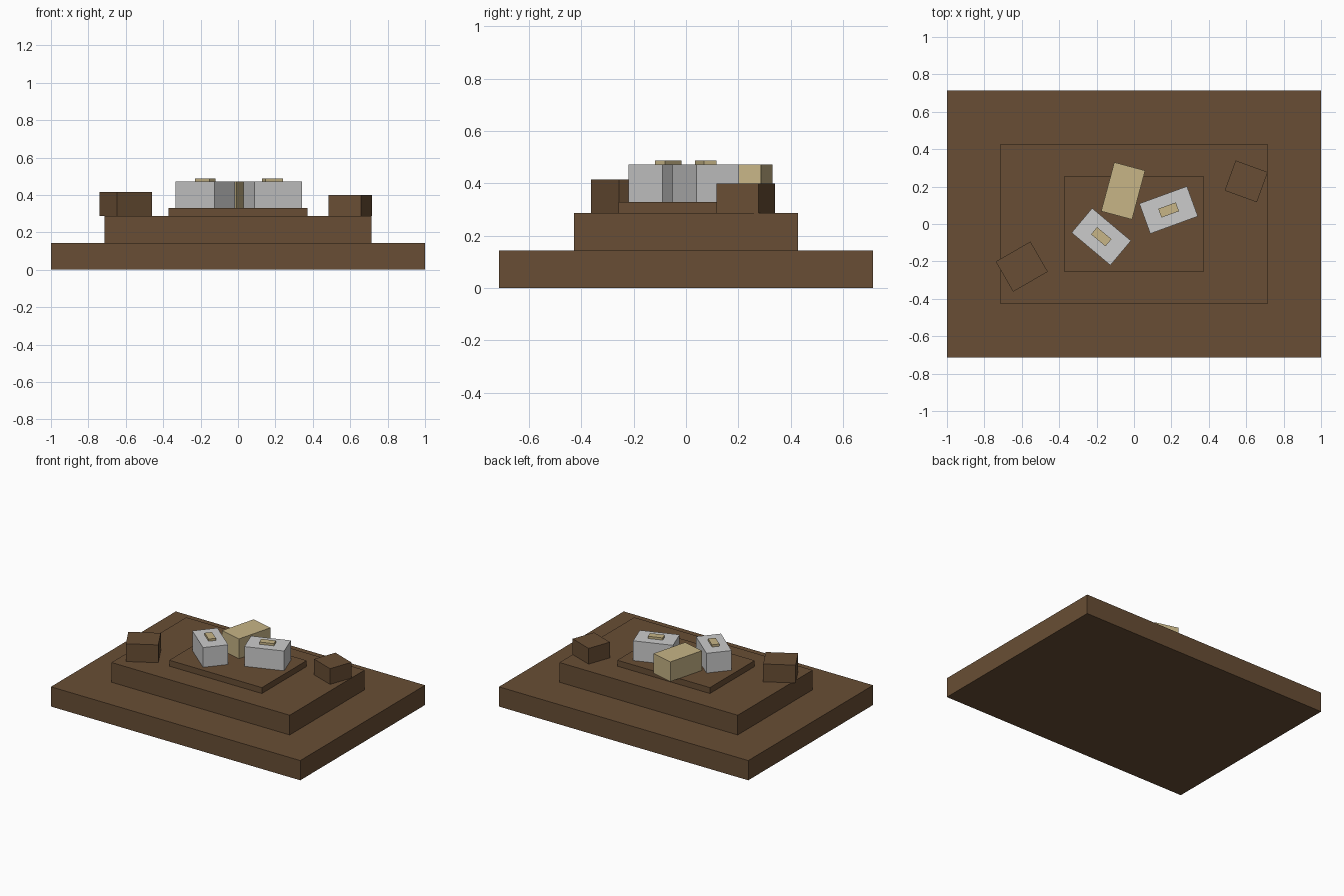
import bpy
import bmesh
import math
from mathutils import Matrix

cube = bpy.data.objects.get("Cube")
if cube:
    bpy.data.objects.remove(cube, do_unlink=True)


def material(name, rgb):
    mat = bpy.data.materials.new(name)
    mat.use_nodes = True
    mat.diffuse_color = (*rgb, 1)
    bsdf = mat.node_tree.nodes["Principled BSDF"]
    bsdf.inputs["Base Color"].default_value = (*rgb, 1)
    bsdf.inputs["Roughness"].default_value = 0.8
    return mat


brown = material("earth brown", (0.14, 0.076, 0.035))
grey = material("pale grey", (0.60, 0.60, 0.60))
tan = material("straw tan", (0.57, 0.46, 0.24))


def block(name, mat, center, size, bottom, top, angle=0):
    """Flat-sided box between two heights, turned about the vertical."""
    bm = bmesh.new()
    bmesh.ops.create_cube(bm, size=1)
    bmesh.ops.transform(bm, matrix=Matrix.Diagonal((*size, top - bottom, 1)), verts=bm.verts)
    mesh = bpy.data.meshes.new(name)
    bm.to_mesh(mesh)
    bm.free()
    mesh.materials.append(mat)
    obj = bpy.data.objects.new(name, mesh)
    obj.location = (*center, (bottom + top) / 2)
    obj.rotation_euler.z = math.radians(angle)
    bpy.context.collection.objects.link(obj)
    return obj


# Stepped ground
LOW, MID, HIGH, LID = 0.143, 0.286, 0.329, 0.472
block("base_tier", brown, (0, 0), (2, 1.43), 0, LOW)
block("middle_tier", brown, (0, 0), (1.43, 0.857), LOW, MID)
block("top_tier", brown, (0, 0), (0.743, 0.514), MID, HIGH)

# Grey crates, each with a tan plaque on its lid
for side, center, angle in (("left", (0.185, 0.075), 20), ("right", (-0.175, -0.068), -40)):
    block(side + "_crate", grey, center, (0.271, 0.171), HIGH, LID, angle)
    block(side + "_crate_plaque", tan, center, (0.1, 0.05), LID, LID + 0.016, angle)

# Tan crate at the back
block("back_crate", tan, (-0.058, 0.177), (0.271, 0.171), HIGH, LID, 75)

# Loose brown blocks on the middle tier
block("right_rubble_block", brown, (-0.6, -0.228), (0.214, 0.186), MID, 0.415, 30)
block("left_rubble_block", brown, (0.6, 0.228), (0.183, 0.171), MID, 0.4, -20)
